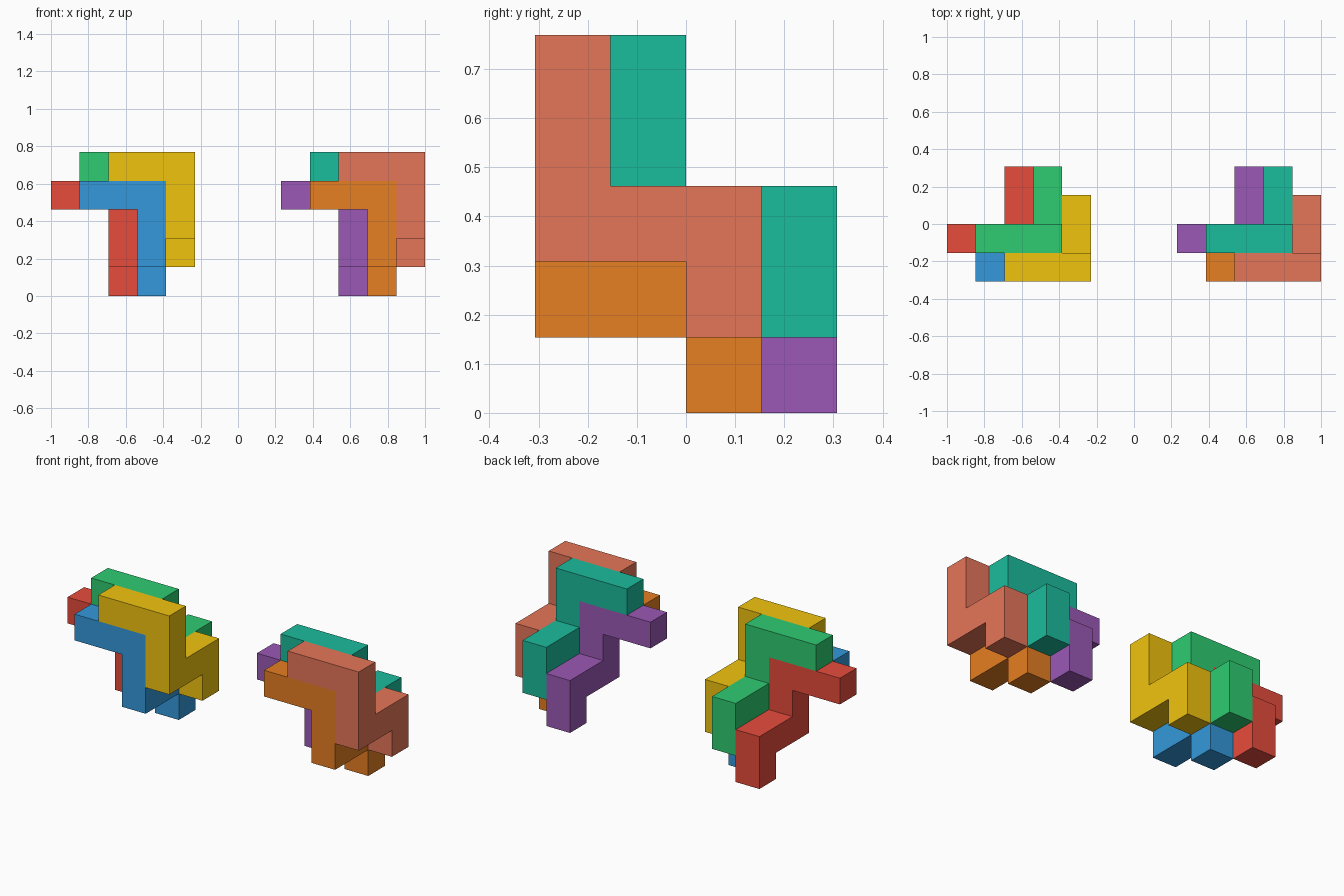
import bpy, bmesh
from mathutils import Vector

if "Cube" in bpy.data.objects:
    bpy.data.objects.remove(bpy.data.objects["Cube"])

U = 2 / 13                       # edge of one cell
ORIGIN = Vector((-1, -2 * U, 0))
AXES = [Vector(a) for a in ((1, 0, 0), (0, 1, 0), (0, 0, 1))]

# Bent bar: runs right, down, back, down from its starting cell
STEPS = "RRDDBBD"
MOVES = {"R": AXES[0], "B": AXES[1], "D": -AXES[2]}
# Starting cells of the four identical interlocking bars
STARTS = {"front_upper": (2, 0, 4), "front_lower": (1, 0, 3),
          "back_upper": (1, 1, 4), "back_lower": (0, 1, 3)}


def linear(hex_code):
    vals = [int(hex_code[i:i + 2], 16) / 255 for i in (0, 2, 4)]
    return [v / 12.92 if v <= 0.04045 else ((v + 0.055) / 1.055) ** 2.4 for v in vals] + [1]


def bent_bar(name, start, color):
    cells = [Vector(start)]
    for s in STEPS:
        cells.append(cells[-1] + MOVES[s])
    filled = {tuple(map(round, c)) for c in cells}
    bm = bmesh.new()
    # Only the outside faces of the chain of cells
    for c in cells:
        for i, axis in enumerate(AXES):
            a, b = AXES[(i + 1) % 3], AXES[(i + 2) % 3]
            for side in (0, 1):
                neighbour = c + axis * (2 * side - 1)
                if tuple(map(round, neighbour)) in filled:
                    continue
                p = c + axis * side
                quad = [p, p + a, p + a + b, p + b]
                bm.faces.new([bm.verts.new(ORIGIN + q * U) for q in quad])
    bmesh.ops.remove_doubles(bm, verts=bm.verts, dist=1e-4)
    bmesh.ops.recalc_face_normals(bm, faces=bm.faces)
    bmesh.ops.dissolve_limit(bm, angle_limit=0.01, verts=bm.verts, edges=bm.edges)
    mesh = bpy.data.meshes.new(name)
    bm.to_mesh(mesh)
    bm.free()
    mat = bpy.data.materials.new(name + "_color")
    mat.diffuse_color = linear(color)
    mat.use_nodes = True
    mat.node_tree.nodes["Principled BSDF"].inputs["Base Color"].default_value = mat.diffuse_color
    mesh.materials.append(mat)
    bpy.context.collection.objects.link(bpy.data.objects.new(name, mesh))


# Left and right stacks share the same shape in different colours
STACKS = {"left": (0, ("f1c40f", "3498db", "2ecc71", "e74c3c")),
          "right": (8, ("e67659", "e67e22", "1abc9c", "9b59b6"))}
for side, (dx, colors) in STACKS.items():
    for (part, (x, y, z)), color in zip(STARTS.items(), colors):
        bent_bar(f"{side}_{part}_bar", (x + dx, y, z), color)
